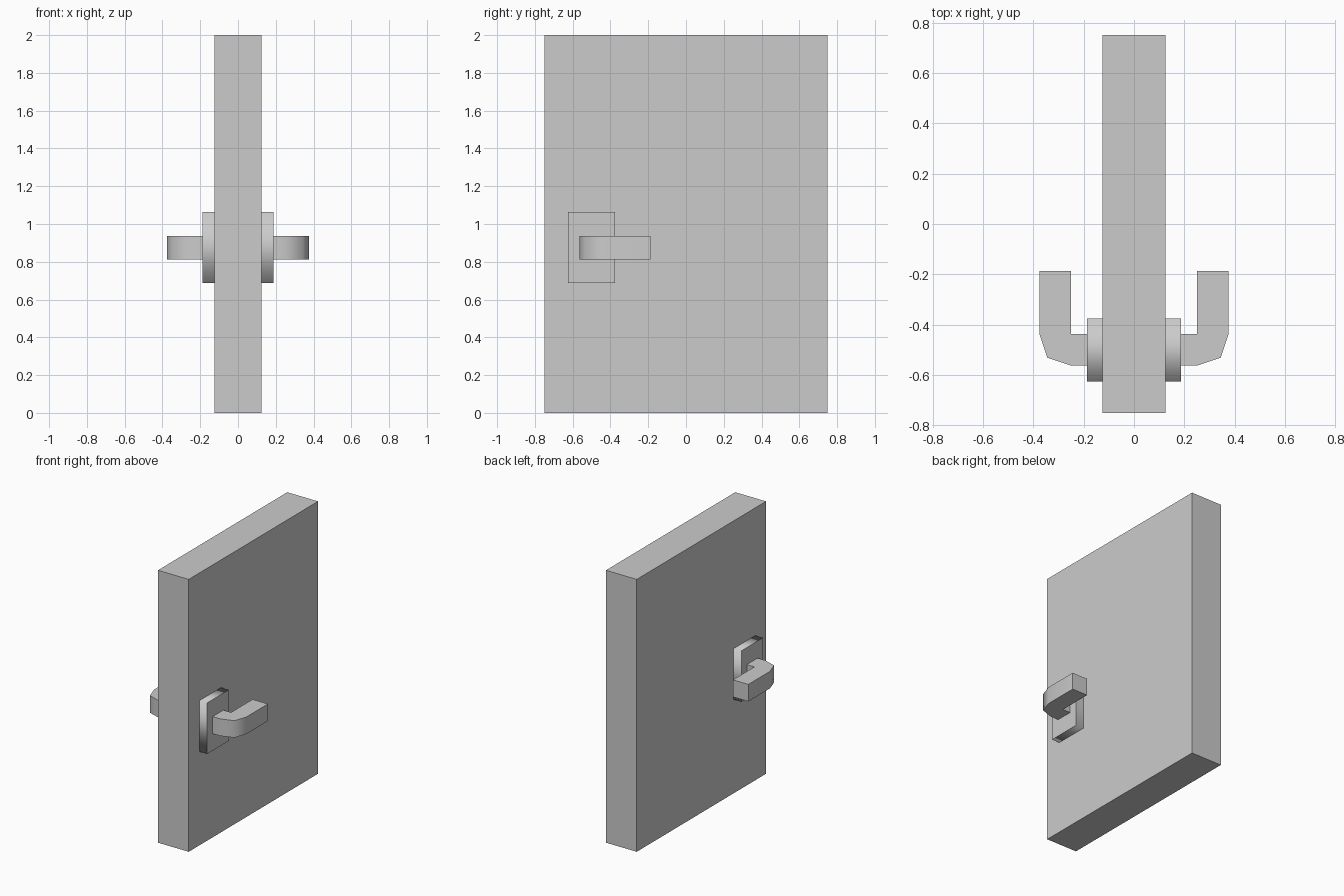
import bpy, bmesh, math
from mathutils import Vector

if "Cube" in bpy.data.objects:
    bpy.data.objects.remove(bpy.data.objects["Cube"])


def prism(name, profile, depth):
    """Extrude a closed profile along a vector into a solid object."""
    bm = bmesh.new()
    face = bm.faces.new([bm.verts.new(p) for p in profile])
    top = bmesh.ops.extrude_face_region(bm, geom=[face], use_keep_orig=True)
    verts = [g for g in top["geom"] if isinstance(g, bmesh.types.BMVert)]
    bmesh.ops.translate(bm, verts=verts, vec=Vector(depth))
    bmesh.ops.recalc_face_normals(bm, faces=bm.faces)
    mesh = bpy.data.meshes.new(name)
    bm.to_mesh(mesh)
    bm.free()
    obj = bpy.data.objects.new(name, mesh)
    bpy.context.collection.objects.link(obj)
    return obj


def soften(obj, axis, angle):
    """Smooth the side walls; keep the end caps and steep corners sharp."""
    bm = bmesh.new()
    bm.from_mesh(obj.data)
    for f in bm.faces:
        f.smooth = True
    for e in bm.edges:
        a, b = (v.co[axis] for v in e.verts)
        e.smooth = abs(a - b) > 1e-5 and e.calc_face_angle() < math.radians(angle)
    bm.to_mesh(obj.data)
    bm.free()


# Door slab
door = prism("door_panel", [(-0.125, -0.75, 0), (0.125, -0.75, 0),
                            (0.125, 0.75, 0), (-0.125, 0.75, 0)], (0, 0, 2))

# Rectangular backing plate, with softly shaded rim
plate = prism("handle_plate", [(0.125, -0.625, 0.6875), (0.125, -0.375, 0.6875),
                               (0.125, -0.375, 1.0625), (0.125, -0.625, 1.0625)],
              (0.0625, 0, 0))
soften(plate, 0, 100)

# Lever handle with a faceted outer bend
outline = [(0.1875, -0.5625), (0.25, -0.5625), (0.344, -0.531), (0.375, -0.4375),
           (0.375, -0.1875), (0.25, -0.1875), (0.25, -0.4375), (0.1875, -0.4375)]
handle = prism("handle_lever", [(x, y, 0.8125) for x, y in outline], (0, 0, 0.125))
soften(handle, 2, 60)

# Same hardware on the other face of the door
for obj in (plate, handle):
    obj.modifiers.new("Mirror", 'MIRROR').use_axis = (True, False, False)
